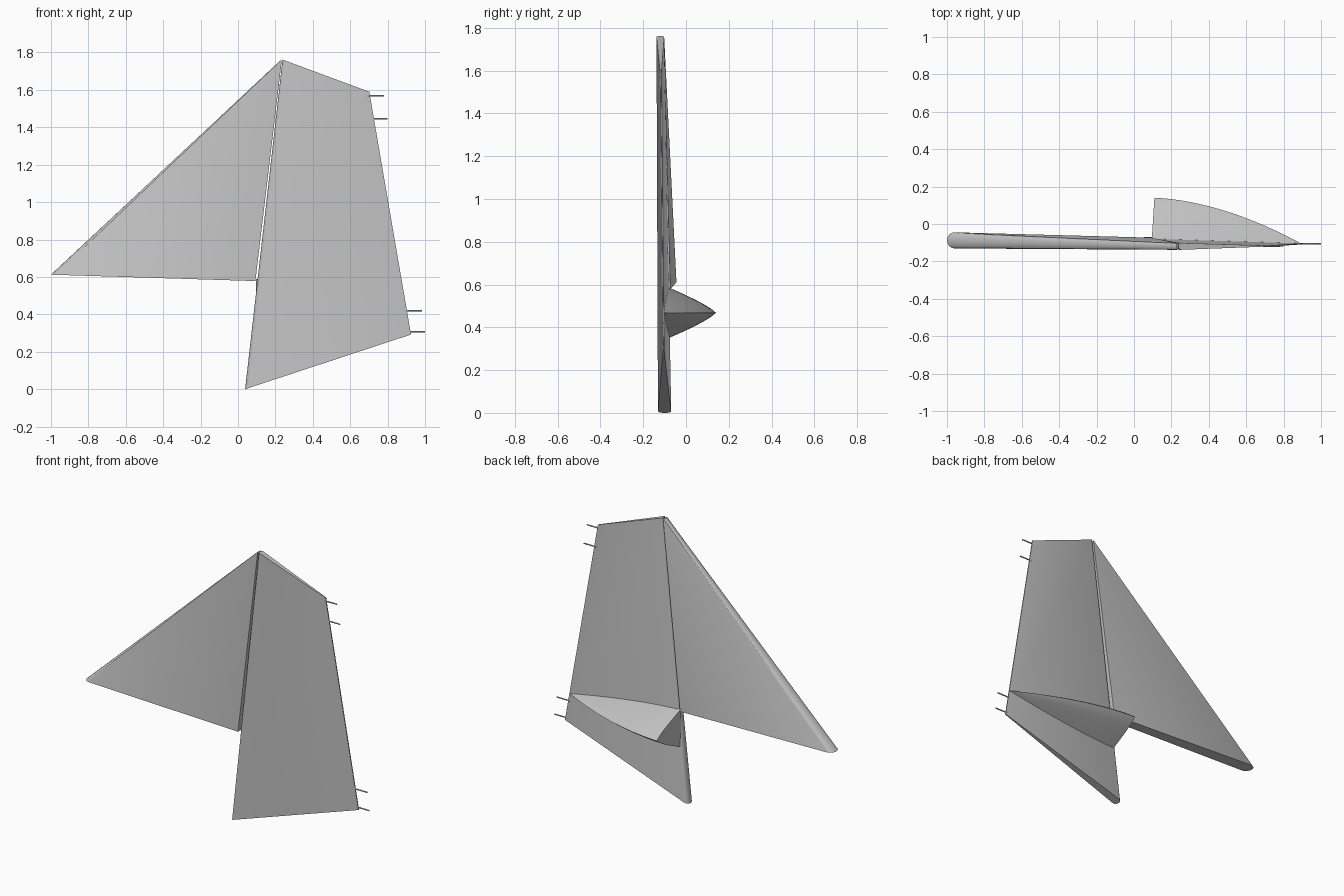
import bpy, bmesh, math
from mathutils import Vector

cube = bpy.data.objects.get("Cube")
if cube:
    bpy.data.objects.remove(cube, do_unlink=True)

grey = bpy.data.materials.new("plain grey")
grey.use_nodes = True
COLOUR = (0.55, 0.55, 0.55, 1)
grey.diffuse_color = COLOUR
grey.node_tree.nodes["Principled BSDF"].inputs["Base Color"].default_value = COLOUR


def loft(name, sections, angle=30):
    """Skin a row of equal closed sections and cap both ends."""
    bm = bmesh.new()
    rings = [[bm.verts.new(p) for p in s] for s in sections]
    n = len(rings[0])
    for a, b in zip(rings, rings[1:]):
        for i in range(n):
            j = (i + 1) % n
            bm.faces.new((a[i], a[j], b[j], b[i]))
    bm.faces.new(rings[0])
    bm.faces.new(rings[-1])
    bmesh.ops.recalc_face_normals(bm, faces=bm.faces)
    mesh = bpy.data.meshes.new(name)
    bm.to_mesh(mesh)
    bm.free()
    mesh.materials.append(grey)
    ob = bpy.data.objects.new(name, mesh)
    bpy.context.collection.objects.link(ob)
    bpy.ops.object.select_all(action='DESELECT')
    ob.select_set(True)
    bpy.context.view_layer.objects.active = ob
    bpy.ops.object.shade_smooth_by_angle(angle=math.radians(angle))
    return ob


def foil(nose, tail, nose_half, tail_half, depth, steps=8):
    """Section with a rounded nose that runs straight to a flat tail."""
    nose, tail = Vector(nose), Vector(tail)
    chord = (tail - nose).normalized()
    out = Vector((0, 1, 0))
    pts = []
    for i in range(steps + 1):
        a = math.pi * i / steps
        pts.append(nose + chord * depth * (1 - math.sin(a)) + out * nose_half * math.cos(a))
    return pts + [tail - out * tail_half, tail + out * tail_half]


# Fixed triangular panel
loft("fixed_panel", [
    foil((-1, -0.087, 0.612), (0.093, -0.103, 0.578), 0.043, 0.030, 0.04),
    foil((0.226, -0.12, 1.757), (0.234, -0.12, 1.757), 0.018, 0.017, 0.004)])

# Hinged moving panel, thin at its trailing edge
loft("moving_panel", [
    foil((0.038, -0.1, 0), (0.925, -0.105, 0.292), 0.031, 0.003, 0.022),
    foil((0.238, -0.12, 1.762), (0.702, -0.118, 1.59), 0.018, 0.003, 0.012)])

# Tapered actuator fairing with a ridge along its back
sections = []
for k in range(17):
    t = 0.995 * k / 16
    height = 0.12 * (1 - t ** 1.4)
    depth = 0.225 * (1 - t ** 1.8)
    ring = []
    for i in range(13):
        s = i / 6 - 1
        rise = 1 - abs(s) ** 1.25
        ring.append((0.095 + 0.8 * t + 0.014 * rise * (1 - t),
                     -0.085 - 0.02 * t + depth * rise,
                     0.468 + height * s))
    sections.append(ring)
loft("actuator_fairing", sections, 40)

# Static discharge rods along the trailing edge
for i, (x0, x1, y, z) in enumerate([(0.69, 0.78, -0.118, 1.568), (0.71, 0.8, -0.116, 1.445),
                                    (0.885, 0.985, -0.106, 0.42), (0.905, 1.0, -0.105, 0.307)]):
    loft(f"discharge_rod_{i + 1}", [
        [(x, y + 0.004 * math.cos(a), z + 0.004 * math.sin(a))
         for a in [math.tau * k / 8 for k in range(8)]] for x in (x0, x1)], 50)
